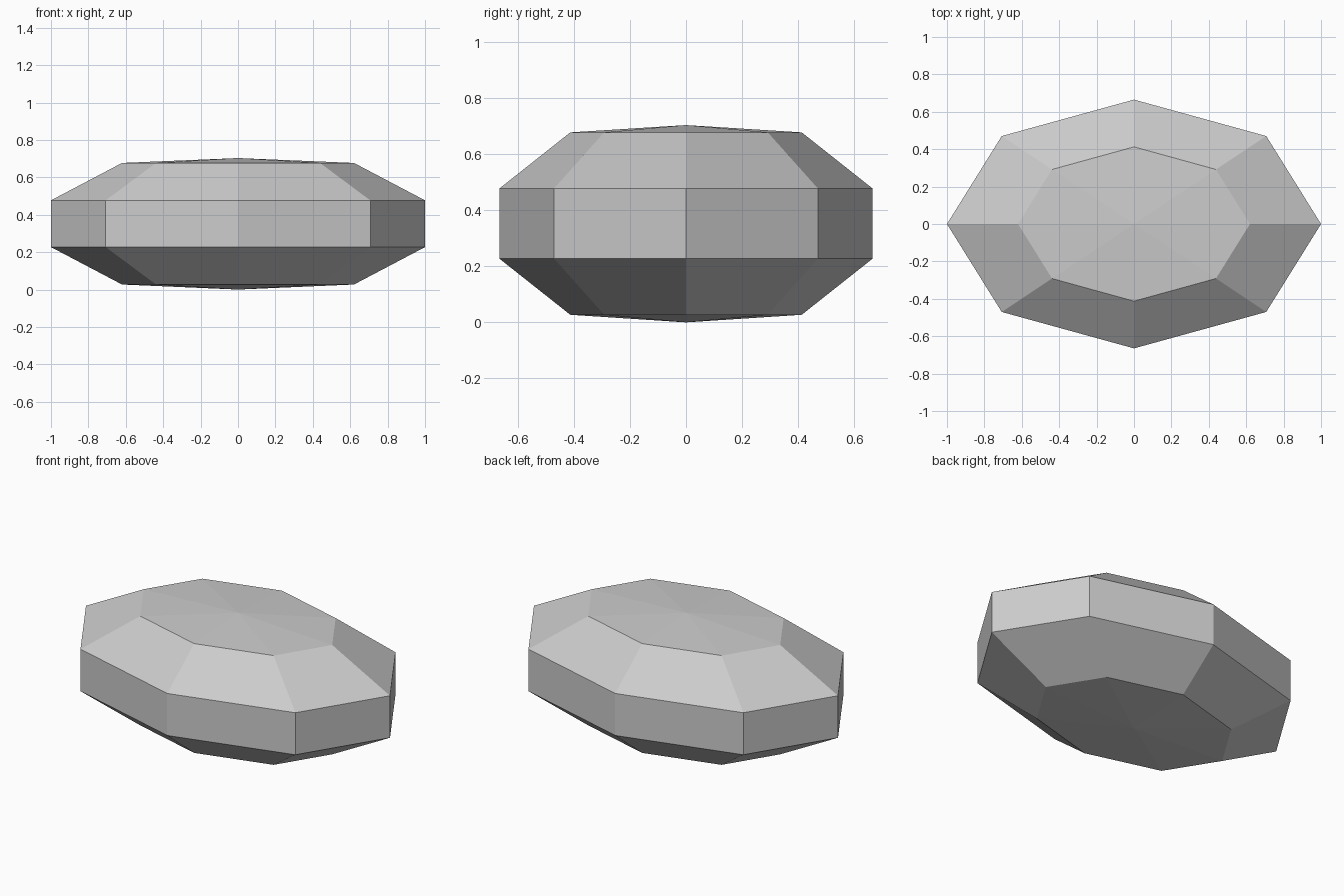
import bpy, bmesh, math

if "Cube" in bpy.data.objects:
    bpy.data.objects.remove(bpy.data.objects["Cube"])

SIDES = 8
RX, RY = 1.0, 0.665
# (scale, height) of each ring, bottom to top
RINGS = [(0.62, 0.027), (1.0, 0.227), (1.0, 0.477), (0.62, 0.677)]
BOTTOM, TOP = 0.0, 0.703

stone = bpy.data.materials.new("pale grey")
stone.diffuse_color = (0.6, 0.6, 0.6, 1)
stone.use_nodes = True
stone.node_tree.nodes["Principled BSDF"].inputs["Base Color"].default_value = stone.diffuse_color

bm = bmesh.new()
angles = [2 * math.pi * i / SIDES for i in range(SIDES)]
rings = [[bm.verts.new((RX * s * math.cos(a), RY * s * math.sin(a), z)) for a in angles]
         for s, z in RINGS]
low, high = bm.verts.new((0, 0, BOTTOM)), bm.verts.new((0, 0, TOP))

for i in range(SIDES):
    j = (i + 1) % SIDES
    # bevels and girdle
    for a, b in zip(rings, rings[1:]):
        bm.faces.new((a[i], a[j], b[j], b[i]))
    # shallow pointed caps
    bm.faces.new((low, rings[0][j], rings[0][i]))
    bm.faces.new((high, rings[-1][i], rings[-1][j]))

mesh = bpy.data.meshes.new("faceted_stone")
bm.to_mesh(mesh)
bm.free()
mesh.materials.append(stone)
bpy.context.collection.objects.link(bpy.data.objects.new("faceted_stone", mesh))
